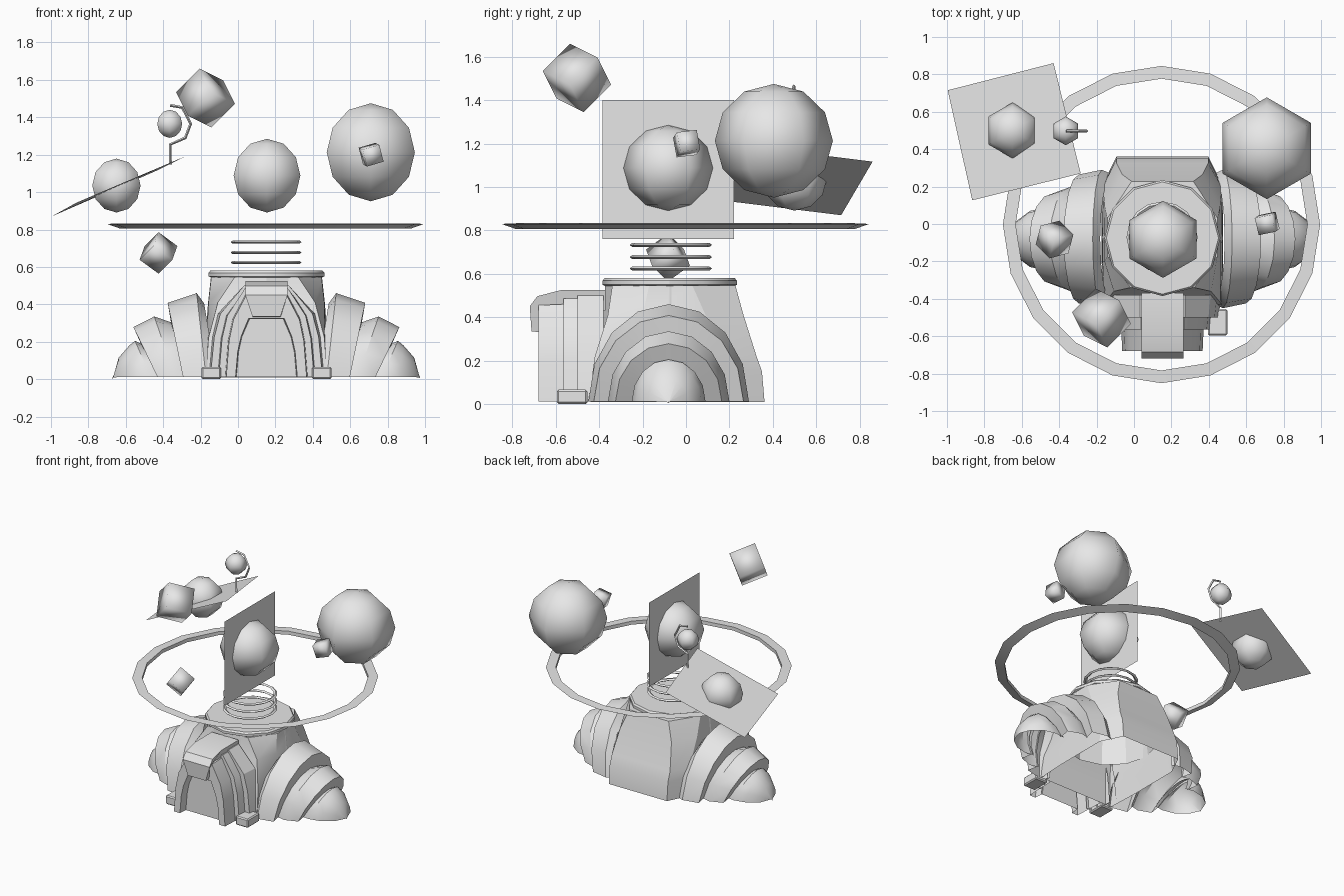
import bpy, bmesh, math
from mathutils import Matrix, Vector

if "Cube" in bpy.data.objects:
    bpy.data.objects.remove(bpy.data.objects["Cube"])

CX, CY = 0.152, -0.075          # axis of the building
grey = bpy.data.materials.new("plain grey")
grey.diffuse_color = (0.8, 0.8, 0.8, 1)
grey.use_nodes = True
grey.node_tree.nodes["Principled BSDF"].inputs["Base Color"].default_value = grey.diffuse_color


def finish(name, bm, smooth=30):
    bmesh.ops.remove_doubles(bm, verts=bm.verts, dist=0.0005)
    bmesh.ops.recalc_face_normals(bm, faces=bm.faces)
    me = bpy.data.meshes.new(name)
    bm.to_mesh(me)
    bm.free()
    ob = bpy.data.objects.new(name, me)
    bpy.context.collection.objects.link(ob)
    me.materials.append(grey)
    bpy.ops.object.select_all(action='DESELECT')
    ob.select_set(True)
    bpy.context.view_layer.objects.active = ob
    if smooth >= 180:
        bpy.ops.object.shade_smooth()
    elif smooth:
        bpy.ops.object.shade_smooth_by_angle(angle=math.radians(smooth))
    return ob


def loft(name, rings, closed=True, caps=(False, False), smooth=30):
    """Skin a list of equally long point rings."""
    bm = bmesh.new()
    vs = [[bm.verts.new(p) for p in r] for r in rings]
    n = len(rings[0])
    for a, b in zip(vs, vs[1:]):
        for i in range(n if closed else n - 1):
            j = (i + 1) % n
            bm.faces.new((a[i], a[j], b[j], b[i]))
    for flag, ring in zip(caps, (vs[0], vs[-1])):
        if flag:
            bm.faces.new(ring)
    return finish(name, bm, smooth)


def circle(x, y, z, r, n):
    return [(x + r * math.sin(2 * math.pi * i / n),
             y + r * math.cos(2 * math.pi * i / n), z) for i in range(n)]


def lathe(name, x, y, profile, n, caps=(False, False), smooth=30):
    return loft(name, [circle(x, y, z, r, n) for r, z in profile], True, caps, smooth)


def ball(name, x, y, z, r, rz):
    prof = [(max(r * math.sin(math.pi * k / 6), 1e-5), z - rz * math.cos(math.pi * k / 6))
            for k in range(7)]
    return lathe(name, x, y, prof, 6, smooth=180)


def cube(name, centre, size, cols):
    bm = bmesh.new()
    bmesh.ops.create_cube(bm, size=size)
    rot = Matrix(cols).transposed().to_4x4()
    bmesh.ops.transform(bm, matrix=Matrix.Translation(centre) @ rot, verts=bm.verts)
    return finish(name, bm, 180)


def sheet(name, pts):
    bm = bmesh.new()
    bm.faces.new([bm.verts.new(p) for p in pts])
    return finish(name, bm, 0)


# floating balls
ball("centre_ball", 0.155, -0.082, 1.088, 0.206, 0.197)
ball("large_ball", 0.71, 0.405, 1.213, 0.272, 0.262)
ball("left_ball", -0.65, 0.50, 1.035, 0.149, 0.144)
ball("small_ball", -0.365, 0.498, 1.365, 0.077, 0.075)

# floating cubes
t = 1 / 3
cube("large_cube", (-0.174, -0.503, 1.503), 0.189,
     [(2*t, 2*t, -t), (2*t, -t, 2*t), (-t, 2*t, 2*t)])
cube("left_cube", (-0.425, -0.083, 0.675), 0.128,
     [(0.577, -0.577, 0.577), (0.211, 0.789, 0.577), (0.789, 0.211, -0.577)])
tilt = (Matrix.Rotation(0.2, 3, 'Z') @ Matrix.Rotation(-0.28, 3, 'Y')
        @ Matrix.Rotation(0.12, 3, 'X')).transposed()
cube("right_cube", (0.712, 0.003, 1.20), 0.094, [tuple(r) for r in tilt])

# thin sheets crossing two of the balls
sheet("upright_sheet", [(0.155, -0.385, 0.76), (0.155, 0.222, 0.76),
                        (0.155, 0.222, 1.40), (0.155, -0.385, 1.40)])
sheet("tilted_sheet", [(-0.996, 0.715, 0.87), (-0.43, 0.86, 1.117),
                       (-0.285, 0.27, 1.19), (-0.865, 0.127, 0.943)])

# wide flat hoop and the three small hoops over the tower
lathe("wide_hoop", 0.147, -0.003,
      [(0.78, 0.806), (0.848, 0.83), (0.78, 0.833), (0.78, 0.806)], 20, smooth=20)
for i, z in enumerate((0.624, 0.677, 0.733)):
    lathe("small_hoop_%d" % (i + 1), 0.15, -0.07,
          [(0.165, z), (0.178, z - 0.009), (0.19, z), (0.178, z + 0.009), (0.165, z)], 16)

# bent wire around the small ball
wire = [(-0.362, 1.148), (-0.362, 1.255), (-0.282, 1.29), (-0.253, 1.365),
        (-0.297, 1.452), (-0.362, 1.464)]
rings = []
for i, (x, z) in enumerate(wire):
    a, b = Vector(wire[max(i - 1, 0)]), Vector(wire[min(i + 1, 5)])
    d = (b - a).normalized()
    n = Vector((-d.y, d.x)) * 0.008
    rings.append([(x + n.x, 0.497, z + n.y), (x, 0.505, z),
                  (x - n.x, 0.497, z - n.y), (x, 0.489, z)])
loft("bent_wire", rings, caps=(True, True))

# tower: body that turns from a block with a narrow back into a round neck
half_plans = [
    (0.01, [(0.315, -0.44), (0.325, -0.2), (0.325, 0.2), (0.245, 0.362)]),
    (0.15, [(0.315, -0.43), (0.322, -0.2), (0.32, 0.2), (0.245, 0.35)]),
    (0.22, [(0.31, -0.42), (0.32, -0.2), (0.318, 0.195), (0.245, 0.325)]),
    (0.41, [(0.26, -0.36), (0.31, -0.2), (0.308, 0.09), (0.215, 0.265)]),
    (0.545, [(0.17, -0.34), (0.295, -0.17), (0.295, 0.03), (0.165, 0.228)]),
]
loft("tower_body", [[(CX + x, y, z) for x, y in p] + [(CX - x, y, z) for x, y in reversed(p)]
                    for z, p in half_plans], caps=(False, True), smooth=25)
lathe("tower_neck", CX, -0.075,
      [(0.325, 0.25), (0.312, 0.41), (0.297, 0.545)], 12, smooth=20)
lathe("tower_rim", CX, -0.075,
      [(0.29, 0.54), (0.31, 0.55), (0.31, 0.568), (0.30, 0.58)], 12, (False, True))

# stepped wings: nested arches (half depth, height, x at foot, x at top)
wing = [
    [(0.345, 0.405, 0.42, 0.485), (0.37, 0.46, 0.475, 0.525),
     (0.345, 0.408, 0.598, 0.68), (0.26, 0.29, 0.58, 0.66)],
    [(0.265, 0.30, 0.57, 0.65), (0.28, 0.335, 0.64, 0.752),
     (0.245, 0.278, 0.735, 0.863), (0.15, 0.16, 0.72, 0.81)],
    [(0.16, 0.17, 0.70, 0.78), (0.17, 0.205, 0.77, 0.855),
     (0.15, 0.18, 0.86, 0.885), (0.09, 0.115, 0.94, 0.942), (0.0005, 0.0005, 0.974, 0.974)],
]
for side, label in ((1, "right"), (-1, "left")):
    for k, seg in enumerate(wing):
        rings = []
        for ry, rz, x0, x1 in seg:
            ring = []
            for i in range(9):
                a = math.pi * i / 8
                x = x0 + (x1 - x0) * math.sin(a)
                ring.append((CX + side * (x - CX), -0.08 + ry * math.cos(a),
                             0.012 + (rz - 0.012) * math.sin(a)))
            rings.append(ring)
        loft("%s_wing_step_%d" % (label, k + 1), rings, closed=False, smooth=35)


# entrance: stepped arched porch
def arch(y, w, h, top):
    half = [(w, 0.012), (w * 0.93, h * 0.45), (w * 0.82, h * 0.70), (top, h)]
    return [(CX + x, y, z) for x, z in half] + [(CX - x, y, z) for x, z in reversed(half)]


loft("porch_outer_arch", [arch(-0.38, 0.315, 0.50, 0.12), arch(-0.50, 0.30, 0.50, 0.12),
                          arch(-0.50, 0.23, 0.46, 0.1)], closed=False, smooth=25)
loft("porch_middle_arch", [arch(-0.40, 0.27, 0.485, 0.115), arch(-0.565, 0.255, 0.485, 0.115),
                           arch(-0.565, 0.20, 0.44, 0.1)], closed=False, smooth=25)
loft("porch_inner_arch", [arch(-0.45, 0.225, 0.465, 0.11), arch(-0.68, 0.215, 0.455, 0.105),
                          arch(-0.68, 0.165, 0.325, 0.095), arch(-0.61, 0.16, 0.32, 0.09)],
     closed=False, smooth=25)
sheet("door", arch(-0.615, 0.165, 0.325, 0.095))

# keystone hood over the door
hood = [(-0.37, 0.525), (-0.575, 0.525), (-0.685, 0.497), (-0.72, 0.45), (-0.712, 0.335),
        (-0.67, 0.33), (-0.665, 0.41), (-0.37, 0.43)]
loft("door_hood", [[(CX + s * (0.113 if z > 0.42 else 0.075), y, z) for y, z in hood]
                   for s in (-1, 1)], caps=(True, True), smooth=20)

# foot blocks beside the porch
for side, label in ((1, "right"), (-1, "left")):
    bm = bmesh.new()
    bmesh.ops.create_cube(bm, size=1)
    bmesh.ops.transform(bm, verts=bm.verts,
                        matrix=Matrix.Translation((CX + side * 0.295, -0.525, 0.033))
                        @ Matrix.Diagonal((0.105, 0.14, 0.066, 1)))
    bmesh.ops.bevel(bm, geom=bm.edges[:], offset=0.008, segments=1, affect='EDGES')
    finish(label + "_foot_block", bm)
